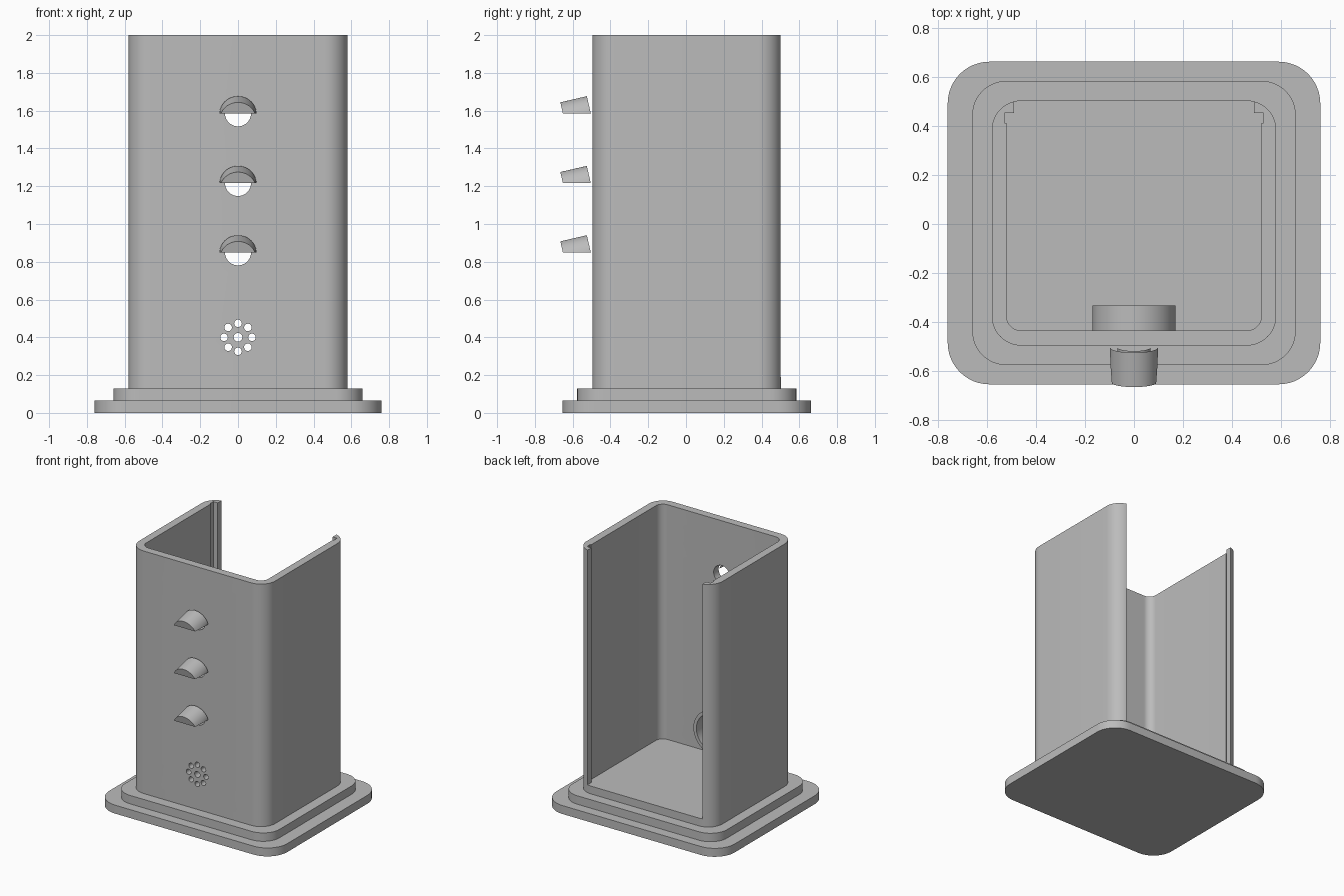
import bpy, bmesh, math
from mathutils import Matrix, Vector

if "Cube" in bpy.data.objects:
    bpy.data.objects.remove(bpy.data.objects["Cube"])

grey = bpy.data.materials.new("plain grey")
grey.use_nodes = True
colour = (0.5, 0.5, 0.5, 1)
grey.diffuse_color = colour
grey.node_tree.nodes["Principled BSDF"].inputs["Base Color"].default_value = colour

CY = 0.004           # centre of the housing in y
FLOOR, TOP = 0.19, 2.0
LIGHTS = (0.85, 1.217, 1.586)
SPEAKER = 0.4


def arc(cx, cy, r, a0, a1, n=12):
    return [(cx + r * math.cos(math.radians(a0 + (a1 - a0) * i / n)),
             cy + r * math.sin(math.radians(a0 + (a1 - a0) * i / n))) for i in range(n + 1)]


def rounded(hx, hy, r):
    pts = []
    for k, (sx, sy) in enumerate(((1, 1), (-1, 1), (-1, -1), (1, -1))):
        pts += arc(sx * (hx - r), CY + sy * (hy - r), r, 90 * k, 90 * k + 90)
    return pts


def finish(bm, name):
    bmesh.ops.recalc_face_normals(bm, faces=bm.faces)
    me = bpy.data.meshes.new(name)
    bm.to_mesh(me)
    bm.free()
    me.materials.append(grey)
    ob = bpy.data.objects.new(name, me)
    bpy.context.collection.objects.link(ob)
    return ob


def prism_mesh(loop, z0, z1):
    bm = bmesh.new()
    face = bm.faces.new([bm.verts.new((x, y, z0)) for x, y in loop])
    ext = bmesh.ops.extrude_face_region(bm, geom=[face], use_keep_orig=True)
    new = [v for v in ext["geom"] if isinstance(v, bmesh.types.BMVert)]
    bmesh.ops.translate(bm, verts=new, vec=(0, 0, z1 - z0))
    return bm


def prism(name, loop, z0, z1):
    return finish(prism_mesh(loop, z0, z1), name)


def rod(name, x, z, r, y0, y1, n=48):
    # cylinder running front to back
    bm = bmesh.new()
    turn = Matrix.Translation((x, (y0 + y1) / 2, z)) @ Matrix.Rotation(math.pi / 2, 4, "X")
    bmesh.ops.create_cone(bm, cap_ends=True, segments=n, radius1=r, radius2=r,
                          depth=y1 - y0, matrix=turn)
    return finish(bm, name)


def activate(ob):
    bpy.ops.object.select_all(action="DESELECT")
    ob.select_set(True)
    bpy.context.view_layer.objects.active = ob


def cut(ob, cutter):
    cutter.hide_render = True
    mod = ob.modifiers.new("cut", "BOOLEAN")
    mod.operation, mod.solver, mod.object = "DIFFERENCE", "EXACT", cutter
    activate(ob)
    bpy.ops.object.modifier_apply(modifier=mod.name)
    bpy.data.objects.remove(cutter)


def smooth(ob):
    activate(ob)
    bpy.ops.object.shade_smooth_by_angle(angle=math.radians(30))


# Stepped base
parts = [prism("base_plate", rounded(0.76, 0.658, 0.17), 0, 0.065),
         prism("upper_step", rounded(0.66, 0.58, 0.14), 0.065, 0.13)]

# Housing: hollow, open at the back, with slots for a sliding panel
housing = prism("housing", rounded(0.58, 0.5, 0.12), 0.13, TOP)
half = [(0.49, 0.6), (0.49, 0.453), (0.528, 0.453), (0.528, 0.413), (0.52, 0.413)]
half += arc(0.46, -0.375, 0.06, 0, -90)
cut(housing, prism("cavity", half + [(-x, y) for x, y in reversed(half)], FLOOR, TOP + 0.1))

# Light openings and speaker holes in the front wall
for z in LIGHTS:
    cut(housing, rod("light_hole", 0, z, 0.069, -0.6, -0.4))
cut(housing, rod("speaker_hole", 0, SPEAKER, 0.023, -0.6, -0.4, 24))
for x, z in arc(0, SPEAKER, 0.074, 0, 315, 7):
    cut(housing, rod("speaker_hole", x, z, 0.02, -0.6, -0.4, 24))
parts.append(housing)

# Speaker ring on the inside of the front wall
ring = rod("speaker_ring", 0, SPEAKER, 0.17, -0.437, -0.333)
cut(ring, rod("ring_bore", 0, SPEAKER, 0.145, -0.5, -0.3))
parts.append(ring)

# Tilted half-round hoods over the lights, trimmed flat below
arch = arc(0, 0, 0.098, 0, 180, 24) + arc(0, 0, 0.068, 180, 0, 24)
for i, z in enumerate(LIGHTS):
    bm = prism_mesh(arch, 0, 0.144)
    bm.transform(Matrix.Translation((0, -0.503, z - 0.005)) @ Matrix.Rotation(math.radians(103), 4, "X"))
    res = bmesh.ops.bisect_plane(bm, geom=bm.verts[:] + bm.edges[:] + bm.faces[:],
                                 plane_co=Vector((0, 0, z)), plane_no=(0, 0, 1), clear_inner=True)
    rim = [e for e in res["geom_cut"] if isinstance(e, bmesh.types.BMEdge)]
    bmesh.ops.holes_fill(bm, edges=rim)
    parts.append(finish(bm, f"light_hood_{i + 1}"))

for ob in parts:
    smooth(ob)
